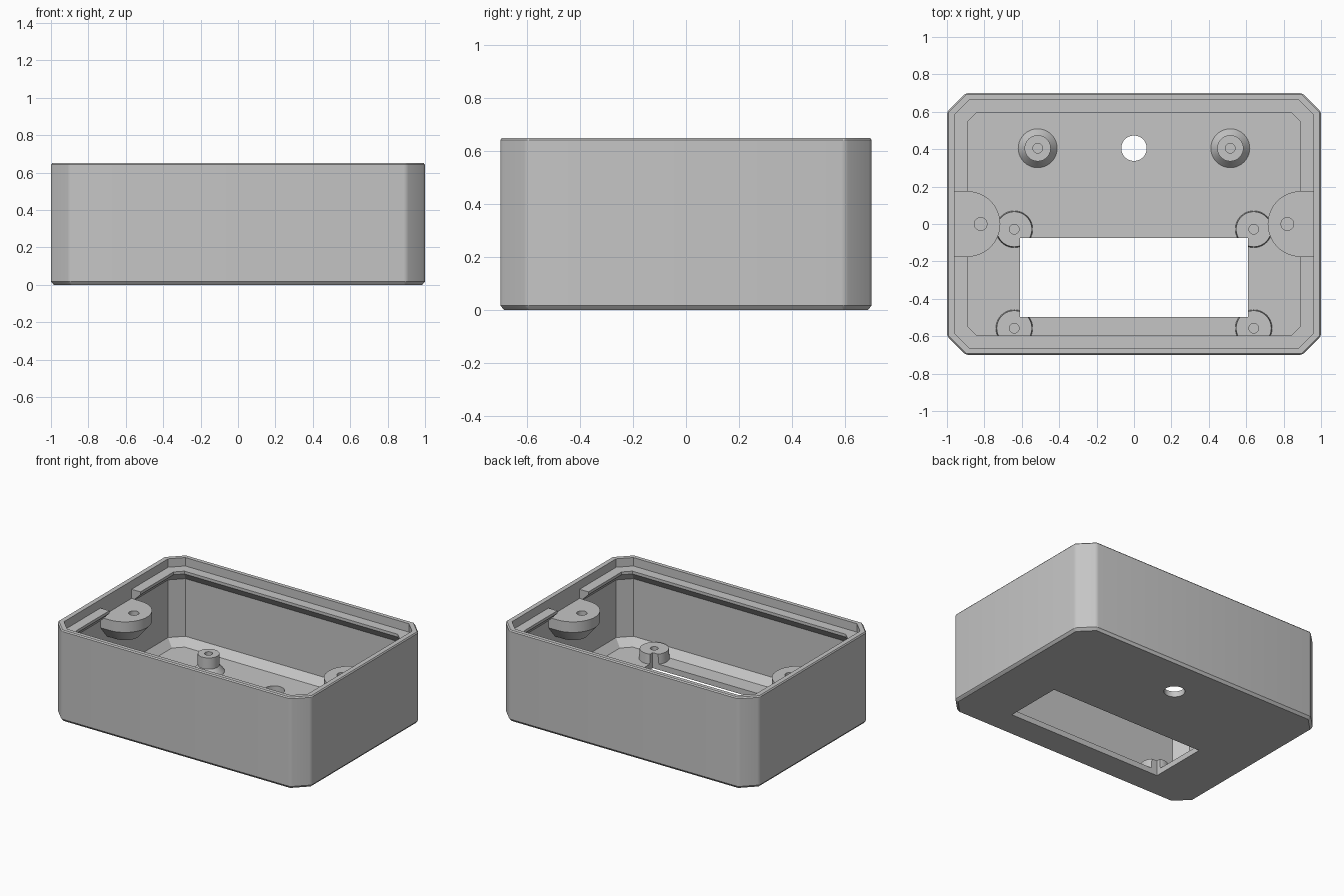
import bpy, bmesh, math

if "Cube" in bpy.data.objects:
    bpy.data.objects.remove(bpy.data.objects["Cube"])

grey = bpy.data.materials.new("plain grey")
grey.diffuse_color = (0.56, 0.56, 0.56, 1)
grey.use_nodes = True
grey.node_tree.nodes["Principled BSDF"].inputs["Base Color"].default_value = grey.diffuse_color


def finish(bm, name, smooth=True):
    bmesh.ops.recalc_face_normals(bm, faces=bm.faces)
    me = bpy.data.meshes.new(name)
    bm.to_mesh(me)
    bm.free()
    me.materials.append(grey)
    ob = bpy.data.objects.new(name, me)
    bpy.context.collection.objects.link(ob)
    return ob


def stack(loops):
    """Skin closed loops of equal length and cap both ends."""
    bm = bmesh.new()
    rings = [[bm.verts.new(p) for p in loop] for loop in loops]
    n = len(rings[0])
    for a, b in zip(rings, rings[1:]):
        for i in range(n):
            j = (i + 1) % n
            bm.faces.new((a[i], a[j], b[j], b[i]))
    bm.faces.new(rings[0])
    bm.faces.new(rings[-1])
    return bm, rings


def octagon(hx, hy, c, z):
    q = [(hx, hy - c), (hx - c, hy)]
    pts = q + [(-x, y) for x, y in q[::-1]]
    pts += [(-x, -y) for x, y in pts]
    return [(x, y, z) for x, y in pts]


def circle(x, y, r, z, n=40):
    return [(x + r * math.cos(2 * math.pi * i / n),
             y + r * math.sin(2 * math.pi * i / n), z) for i in range(n)]


def lathe(name, x, y, profile):
    return finish(stack([circle(x, y, r, z) for r, z in profile])[0], name)


def block(name, x0, x1, y0, y1, z0, z1):
    return finish(stack([[(x0, y0, z), (x1, y0, z), (x1, y1, z), (x0, y1, z)]
                         for z in (z0, z1)])[0], name)


def cut(ob, cutters):
    bpy.context.view_layer.objects.active = ob
    for c in cutters:
        m = ob.modifiers.new("cut", 'BOOLEAN')
        m.operation, m.solver, m.object = 'DIFFERENCE', 'EXACT', c
        bpy.ops.object.modifier_apply(modifier=m.name)


def soften(ob):
    bpy.ops.object.select_all(action='DESELECT')
    ob.select_set(True)
    bpy.context.view_layer.objects.active = ob
    bpy.ops.object.shade_smooth_by_angle(angle=math.radians(25))


# case shell: outside going up, then lip, ledge, wall and floor going down
bm, rings = stack([octagon(*p) for p in (
    (0.985, 0.685, 0.094, 0), (1, 0.70, 0.10, 0.018),
    (1, 0.70, 0.10, 0.642), (0.993, 0.693, 0.098, 0.65),
    (0.96, 0.665, 0.08, 0.65), (0.96, 0.665, 0.08, 0.59),
    (0.89, 0.597, 0.05, 0.59), (0.89, 0.597, 0.05, 0.57),
    (0.96, 0.665, 0.08, 0.50), (0.96, 0.665, 0.08, 0.09),
    (0.91, 0.615, 0.06, 0.04))])
upright = [bm.edges.get((a, b)) for a, b in zip(rings[1], rings[2])]
bmesh.ops.bevel(bm, geom=upright, offset=0.015, segments=3, profile=0.5,
                affect='EDGES', clamp_overlap=False)
case = finish(bm, "case_shell")

# cutters: display window, cable hole, ledge gaps above the screw bosses
window = block("window_cutter", -0.61, 0.61, -0.497, -0.075, -0.1, 0.3)
cable = lathe("hole_cutter", 0, 0.405, [(0.068, -0.1), (0.068, 0.2)])
gaps = [block("gap_cutter", min(s * 0.8, s * 0.9602), max(s * 0.8, s * 0.9602),
              -0.175, 0.175, 0.46, 0.62) for s in (-1, 1)]
cut(case, [window, cable] + gaps)
parts, cutters = [case], [window, cable] + gaps

for s, side in ((-1, "left"), (1, "right")):
    # screw boss: rounded plate on a tapered underside, grown from the wall
    def dee(r, z, n=24):
        arc = [(0.89 - r * math.sin(math.pi * i / n),
                r * math.cos(math.pi * i / n)) for i in range(n + 1)]
        return [(s * x, y, z) for x, y in [(0.975, r)] + arc + [(0.975, -r)]]
    boss = finish(stack([dee(0.10, 0.36), dee(0.175, 0.45),
                         dee(0.175, 0.525)])[0], side + "_screw_boss")
    drill = lathe("drill_cutter", s * 0.82, 0, [(0.034, 0.42), (0.034, 0.6)])
    cut(boss, [drill])
    cutters.append(drill)
    parts.append(boss)

    # back standoff: flared foot with a blind screw hole
    parts.append(lathe(side + "_back_standoff", s * 0.515, 0.405, [
        (0.104, 0.03), (0.104, 0.042), (0.07, 0.085), (0.07, 0.165),
        (0.026, 0.165), (0.026, 0.06)]))

    # display posts, notched by the window corner
    for y, place in ((-0.028, "upper"), (-0.557, "lower")):
        post = lathe(f"{side}_{place}_display_post", s * 0.64, y, [
            (0.10, 0.02), (0.094, 0.11), (0.026, 0.11), (0.026, 0.05)])
        cut(post, [window])
        parts.append(post)

for c in cutters:
    bpy.data.objects.remove(c)
for p in parts:
    soften(p)
